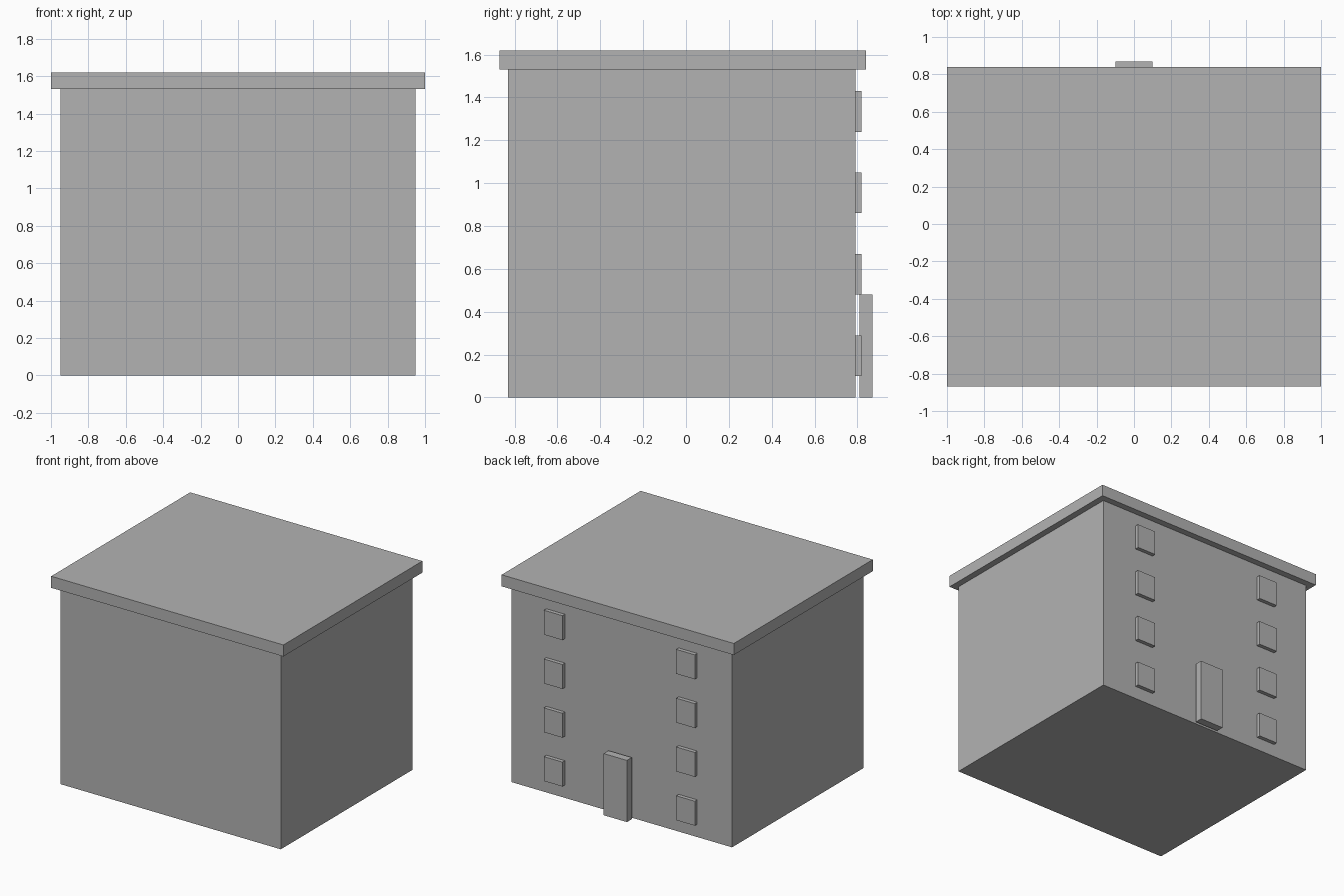
import bpy
import bmesh
from mathutils import Vector

cube = bpy.data.objects.get("Cube")
if cube:
    bpy.data.objects.remove(cube, do_unlink=True)

grey = bpy.data.materials.new("plain grey")
grey.use_nodes = True
grey.diffuse_color = (0.45, 0.45, 0.45, 1)
shader = next(n for n in grey.node_tree.nodes if n.type == "BSDF_PRINCIPLED")
shader.inputs["Base Color"].default_value = grey.diffuse_color


def box(name, low, high):
    """Box between two opposite corners."""
    low, high = Vector(low), Vector(high)
    size, centre = high - low, (low + high) / 2
    bm = bmesh.new()
    bmesh.ops.create_cube(bm, size=1)
    bmesh.ops.scale(bm, vec=size, verts=bm.verts)
    mesh = bpy.data.meshes.new(name)
    bm.to_mesh(mesh)
    bm.free()
    mesh.materials.append(grey)
    obj = bpy.data.objects.new(name, mesh)
    obj.location = centre
    bpy.context.collection.objects.link(obj)
    return obj


# Main block and overhanging flat roof
box("walls", (-0.95, -0.83, 0), (0.95, 0.79, 1.53))
box("roof", (-1, -0.87, 1.53), (1, 0.84, 1.62))

# Door slab, standing just clear of the back wall
box("door", (-0.1, 0.81, 0), (0.1, 0.87, 0.48))

# Two columns of windows over four floors
for side, x in (("left", 0.57), ("right", -0.57)):
    for floor in range(4):
        z = 0.1 + 0.38 * floor
        box(f"window_{side}_{floor + 1}",
            (x - 0.08, 0.79, z), (x + 0.08, 0.82, z + 0.19))
